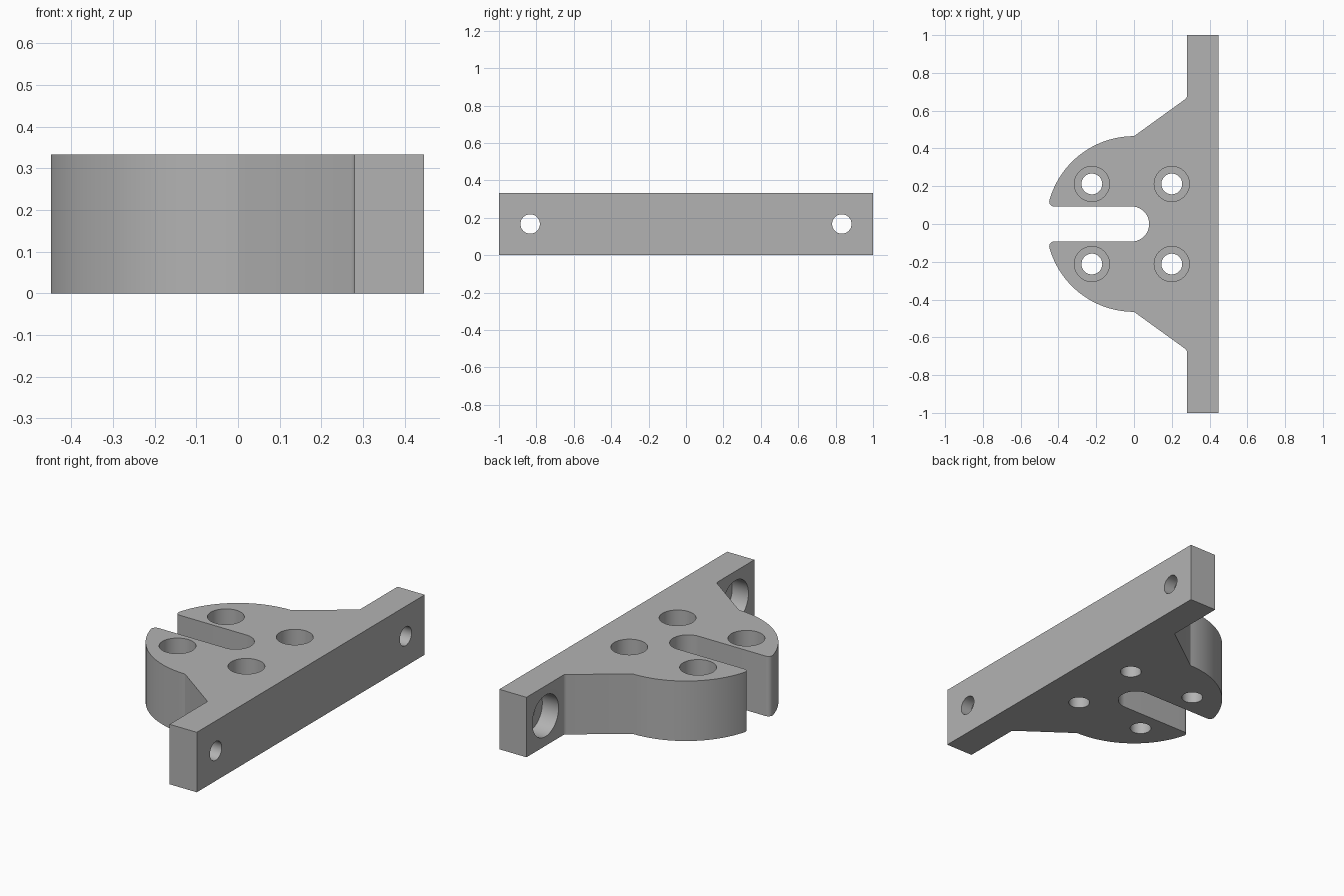
import bpy, bmesh
from math import sin, cos, pi, sqrt, atan2, radians
from mathutils import Matrix

if "Cube" in bpy.data.objects:
    bpy.data.objects.remove(bpy.data.objects["Cube"])

HEIGHT = 0.333
SLOT_R = 0.093      # half width of the slot
NOSE_R = 0.465      # radius of the rounded plate
TIP_R = 0.025       # rounding of the jaw tips
BACK_X, FLANGE_X = 0.447, 0.28

grey = bpy.data.materials.new("plain grey")
grey.use_nodes = True
grey.diffuse_color = (0.45, 0.45, 0.45, 1)
grey.node_tree.nodes["Principled BSDF"].inputs["Base Color"].default_value = grey.diffuse_color


def arc(cx, cy, r, start, end, steps):
    return [(cx + r * cos(start + (end - start) * i / steps),
             cy + r * sin(start + (end - start) * i / steps)) for i in range(steps + 1)]


def make_object(name, bm):
    bmesh.ops.recalc_face_normals(bm, faces=bm.faces)
    mesh = bpy.data.meshes.new(name)
    bm.to_mesh(mesh)
    bm.free()
    mesh.materials.append(grey)
    ob = bpy.data.objects.new(name, mesh)
    bpy.context.collection.objects.link(ob)
    return ob


# Half outline of the bracket, from the flange end round to the slot bottom
tip_y = SLOT_R + TIP_R
tip_x = -sqrt((NOSE_R - TIP_R) ** 2 - tip_y ** 2)
tip_angle = atan2(tip_y, tip_x)
half = [(BACK_X, 1), (FLANGE_X, 1), (FLANGE_X, 0.675), (0.277, 0.667), (0.27, 0.66)]
half += arc(0, 0, NOSE_R, pi / 2, tip_angle, 32)
half += arc(tip_x, tip_y, TIP_R, tip_angle, 1.5 * pi, 8)[1:]
half += arc(-0.013, 0, SLOT_R, pi / 2, 0, 16)
outline = half + [(x, -y) for x, y in reversed(half[:-1])]

# Bracket body
bm = bmesh.new()
face = bm.faces.new([bm.verts.new((x, y, 0)) for x, y in outline])
top = bmesh.ops.extrude_face_region(bm, geom=[face])["geom"]
bmesh.ops.translate(bm, vec=(0, 0, HEIGHT),
                    verts=[v for v in top if isinstance(v, bmesh.types.BMVert)])
bracket = make_object("bracket", bm)


# Stepped cutter: a wide counterbore from the local top, a narrow hole below
def screw_cutter(name, matrix, narrow, wide, depth, length):
    bm = bmesh.new()
    profile = [(0, 0.1), (wide, 0.1), (wide, -depth), (narrow, -depth),
               (narrow, -length), (0, -length)]
    verts = [bm.verts.new((r, 0, z)) for r, z in profile]
    edges = [bm.edges.new(pair) for pair in zip(verts, verts[1:])]
    bmesh.ops.spin(bm, geom=verts + edges, cent=(0, 0, 0), axis=(0, 0, 1),
                   angle=2 * pi, steps=48)
    bmesh.ops.remove_doubles(bm, verts=bm.verts, dist=0.0001)
    bm.transform(matrix)
    cutter = make_object(name, bm)
    cutter.hide_render = True
    return cutter


cutters = []
for side in (1, -1):
    for x in (-0.223, 0.2):
        cutters.append(screw_cutter("plate_hole_cutter", Matrix.Translation((x, side * 0.212, HEIGHT)),
                                    0.055, 0.093, 0.22, 0.5))
    place = Matrix.Translation((FLANGE_X, side * 0.833, HEIGHT / 2)) @ Matrix.Rotation(-pi / 2, 4, "Y")
    cutters.append(screw_cutter("flange_hole_cutter", place, 0.052, 0.115, 0.1, 0.3))

# Cut the screw holes
bpy.context.view_layer.objects.active = bracket
for cutter in cutters:
    cut = bracket.modifiers.new("hole", "BOOLEAN")
    cut.operation = "DIFFERENCE"
    cut.solver = "EXACT"
    cut.object = cutter
    bpy.ops.object.modifier_apply(modifier=cut.name)
for cutter in cutters:
    bpy.data.objects.remove(cutter)

# Smooth curved walls, crisp edges
bpy.ops.object.select_all(action="DESELECT")
bracket.select_set(True)
bpy.ops.object.shade_smooth_by_angle(angle=radians(25))
